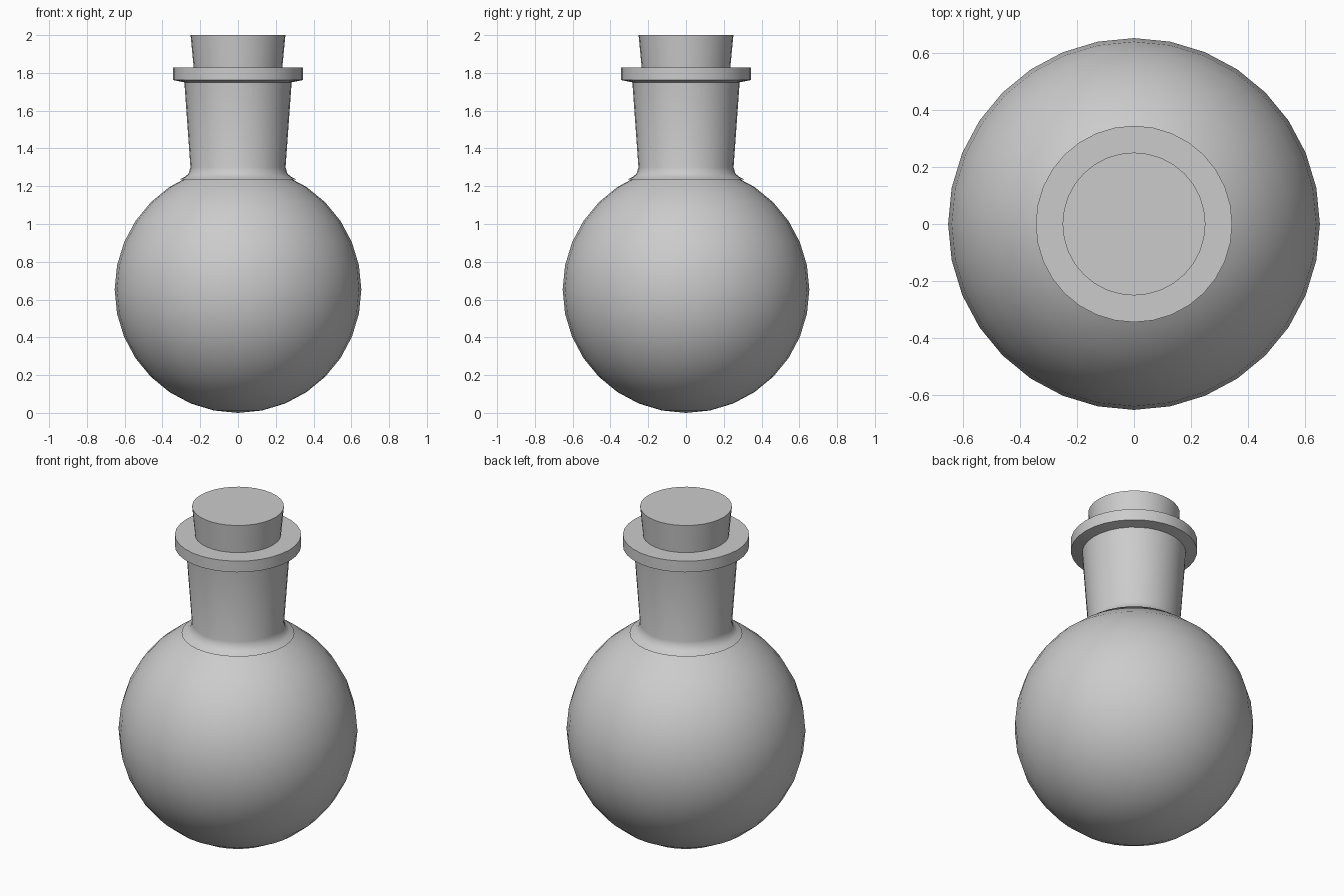
import bpy, bmesh
from math import sin, cos, pi, radians

if "Cube" in bpy.data.objects:
    bpy.data.objects.remove(bpy.data.objects["Cube"])

SIDES = 32
R = 0.653  # body radius


def lathe(name, profile):
    """Revolve (radius, z) points about the z axis; radius 0 makes a pole."""
    bm = bmesh.new()
    verts = [bm.verts.new((r, 0, z)) for r, z in profile]
    edges = [bm.edges.new(pair) for pair in zip(verts, verts[1:])]
    bmesh.ops.spin(bm, geom=verts + edges, axis=(0, 0, 1), cent=(0, 0, 0),
                   angle=2 * pi, steps=SIDES, use_merge=True)
    bmesh.ops.remove_doubles(bm, verts=bm.verts, dist=1e-5)
    bmesh.ops.recalc_face_normals(bm, faces=bm.faces)
    mesh = bpy.data.meshes.new(name)
    bm.to_mesh(mesh)
    bm.free()
    obj = bpy.data.objects.new(name, mesh)
    bpy.context.collection.objects.link(obj)
    bpy.context.view_layer.objects.active = obj
    for o in bpy.context.selected_objects:
        o.select_set(False)
    obj.select_set(True)
    bpy.ops.object.shade_smooth_by_angle(angle=radians(40))
    return obj


# Flask: round body, small fillet, flaring neck and flat lip
body = [(R * sin(i * pi / 16), R - R * cos(i * pi / 16)) for i in range(15)]
fillet = [(0.308, 1.236), (0.280, 1.250), (0.261, 1.268), (0.252, 1.300)]
neck_and_lip = [(0.284, 1.750), (0.345, 1.762), (0.345, 1.829), (0.230, 1.829)]
lathe("flask", body + fillet + neck_and_lip)

# Tapered stopper, its lower end plugging the neck
lathe("stopper", [(0, 1.62), (0.215, 1.62), (0.251, 2.0), (0, 2.0)])
